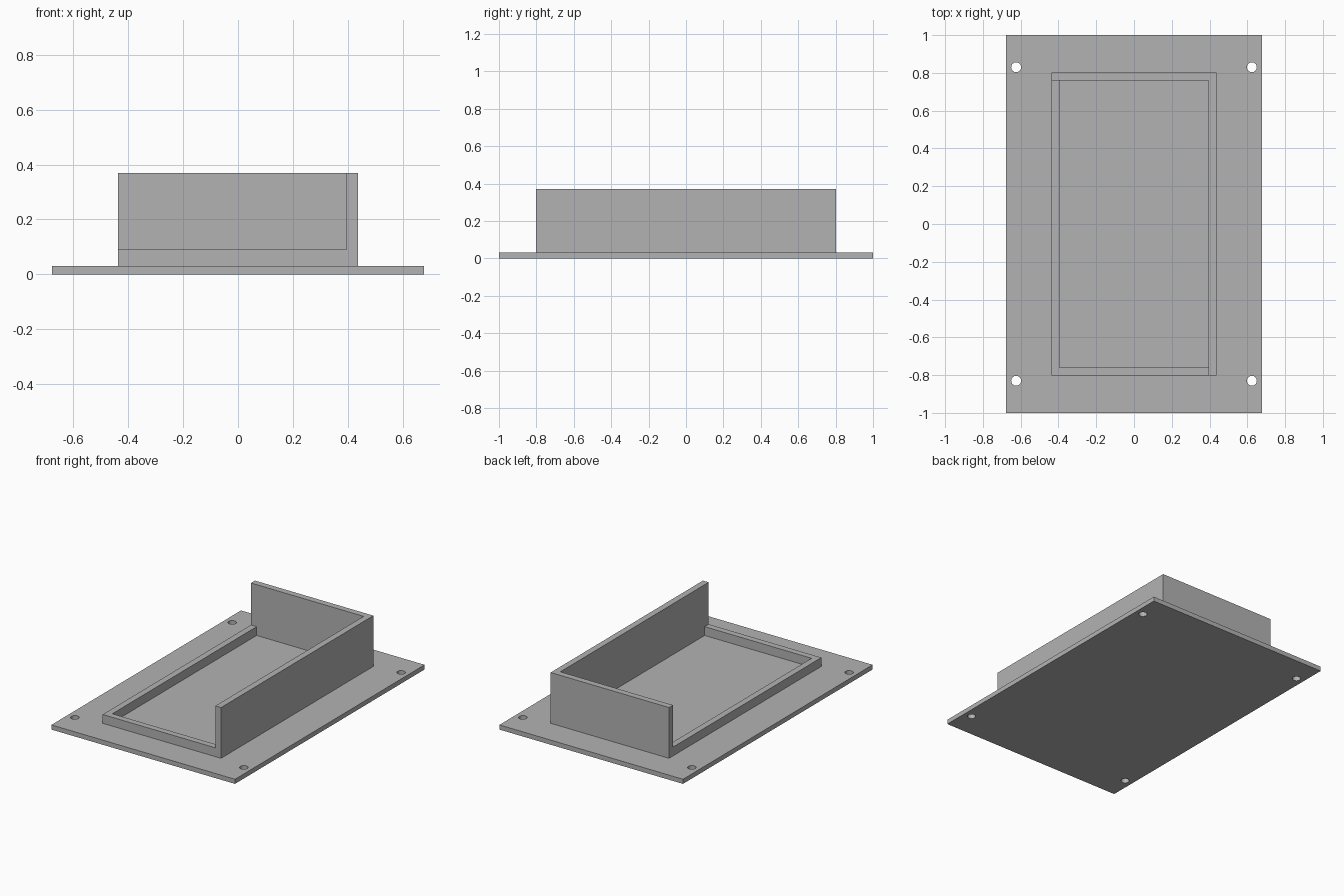
import bpy

cube = bpy.data.objects.get("Cube")
if cube:
    bpy.data.objects.remove(cube, do_unlink=True)

# Main dimensions
PLATE_X, PLATE_Y, PLATE_TOP = 0.678, 1.0, 0.031
WALL_X, WALL_Y, WALL_TOP = 0.437, 0.803, 0.37
THICK, RIM_TOP = 0.042, 0.09
HOLE_X, HOLE_Y, HOLE_R = 0.624, 0.83, 0.026

grey = bpy.data.materials.new("plain grey")
grey.use_nodes = True
colour = (0.45, 0.45, 0.45, 1)
grey.diffuse_color = colour
grey.node_tree.nodes["Principled BSDF"].inputs["Base Color"].default_value = colour


def box(name, low, high):
    """Box between two opposite corners."""
    centre = [(a + b) / 2 for a, b in zip(low, high)]
    bpy.ops.mesh.primitive_cube_add(size=1, location=centre)
    obj = bpy.context.object
    obj.name = name
    obj.scale = [b - a for a, b in zip(low, high)]
    bpy.ops.object.transform_apply(location=True, rotation=False, scale=True)
    obj.data.materials.append(grey)
    return obj


def cut(target, cutter):
    """Subtract the cutter from the target, then discard it."""
    mod = target.modifiers.new("cut", 'BOOLEAN')
    mod.operation = 'DIFFERENCE'
    mod.solver = 'EXACT'
    mod.object = cutter
    bpy.context.view_layer.objects.active = target
    bpy.ops.object.modifier_apply(modifier=mod.name)
    bpy.data.objects.remove(cutter, do_unlink=True)


# Base plate with a screw hole near each corner
plate = box("base_plate", (-PLATE_X, -PLATE_Y, 0), (PLATE_X, PLATE_Y, PLATE_TOP))
for sx in (-1, 1):
    for sy in (-1, 1):
        bpy.ops.mesh.primitive_cylinder_add(
            vertices=32, radius=HOLE_R, depth=0.2,
            location=(sx * HOLE_X, sy * HOLE_Y, 0))
        drill = bpy.context.object
        drill.data.materials.append(grey)
        cut(plate, drill)

# Walls: a block hollowed out, then lowered to a rim at the front and right
walls = box("enclosure_walls", (-WALL_X, -WALL_Y, PLATE_TOP), (WALL_X, WALL_Y, WALL_TOP))
inner_x, inner_y = WALL_X - THICK, WALL_Y - THICK
cut(walls, box("pocket_cutter", (-inner_x, -inner_y, -1), (inner_x, inner_y, 1)))
cut(walls, box("notch_cutter", (-1, -1, RIM_TOP), (inner_x, inner_y, 1)))
